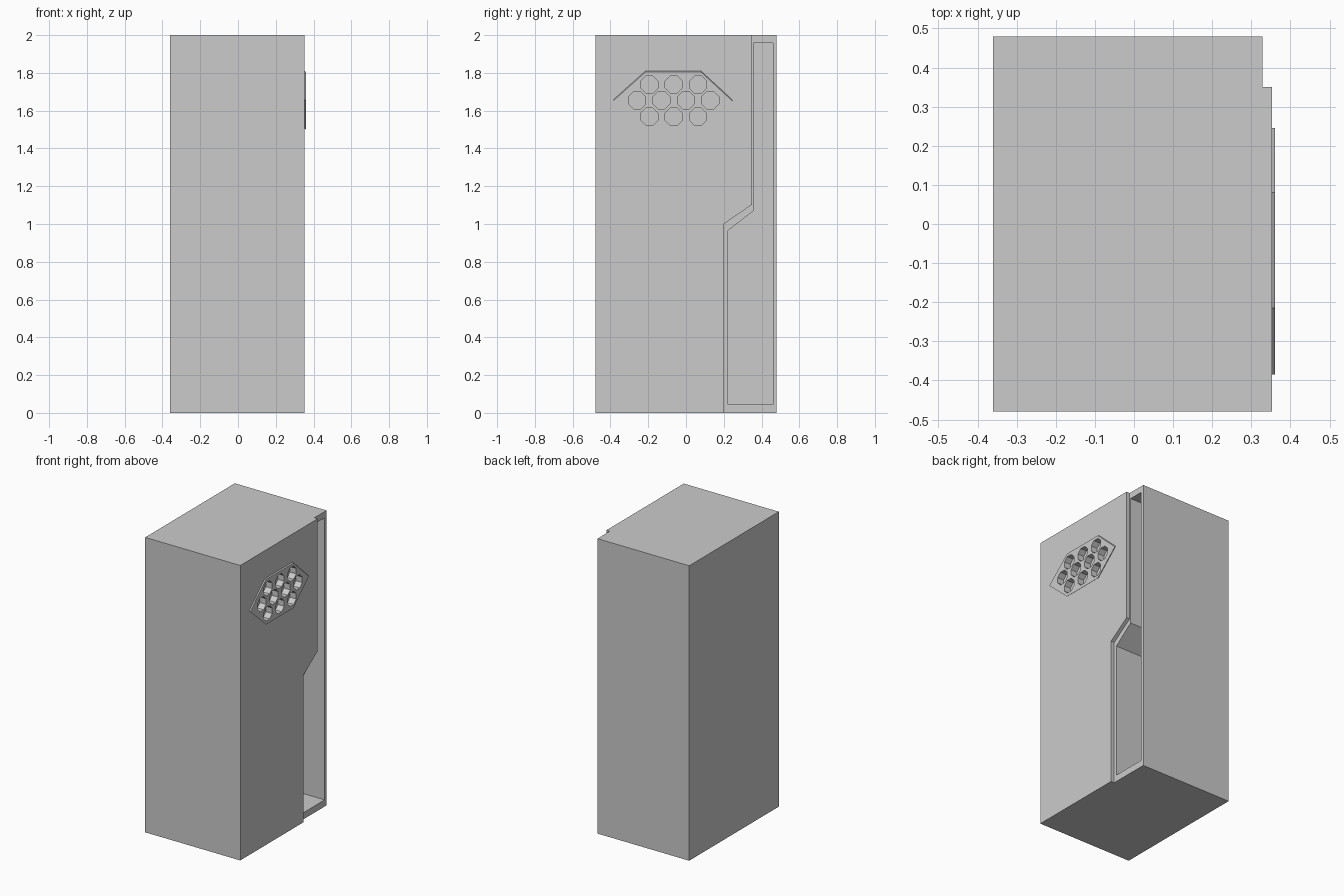
import bpy, bmesh, math

if "Cube" in bpy.data.objects:
    bpy.data.objects.remove(bpy.data.objects["Cube"])


def add_prism(bm, pts, x0, x1, shift=0.0):
    """Extrude a (y, z) outline along x; the far end may slide in z."""
    a = [bm.verts.new((x0, y, z)) for y, z in pts]
    b = [bm.verts.new((x1, y, z + shift)) for y, z in pts]
    bm.faces.new(a)
    bm.faces.new(b)
    n = len(pts)
    for i in range(n):
        j = (i + 1) % n
        bm.faces.new((a[i], a[j], b[j], b[i]))


def make(name, outlines, x0, x1, shift=0.0):
    bm = bmesh.new()
    for pts in outlines:
        add_prism(bm, pts, x0, x1, shift)
    bmesh.ops.recalc_face_normals(bm, faces=bm.faces)
    me = bpy.data.meshes.new(name)
    bm.to_mesh(me)
    bm.free()
    ob = bpy.data.objects.new(name, me)
    bpy.context.collection.objects.link(ob)
    return ob


def cut(ob, cutter):
    mod = ob.modifiers.new("cut", "BOOLEAN")
    mod.operation = "DIFFERENCE"
    mod.solver = "EXACT"
    mod.object = cutter
    bpy.context.view_layer.objects.active = ob
    bpy.ops.object.modifier_apply(modifier=mod.name)


BODY_X, PANEL_X, VENT_X = 0.328, 0.353, 0.36

# main cabinet
cabinet = make("cabinet", [[(-0.48, 0), (0.48, 0), (0.48, 2), (-0.48, 2)]], -0.36, BODY_X)

# raised side panel with the stepped rear edge
panel = make("side_panel", [[(-0.48, 0), (0.2, 0), (0.2, 1.0), (0.35, 1.103),
                             (0.35, 2), (-0.48, 2)]], BODY_X, PANEL_X)

# hexagonal vent plate
vent = make("vent_plate", [[(-0.385, 1.66), (-0.215, 1.812), (0.08, 1.812), (0.245, 1.66),
                            (0.08, 1.508), (-0.215, 1.508)]], PANEL_X - 0.003, VENT_X, -0.008)

# deep recess behind the panel edge
recess = make("recess_cutter", [[(0.222, 0.045), (0.46, 0.045), (0.46, 1.957), (0.358, 1.957),
                                 (0.358, 1.07), (0.222, 0.965)]], BODY_X - 0.3, BODY_X + 0.1)

# vent holes in rows of 3, 4 and 3
holes = []
for count, z in ((3, 1.738), (4, 1.655), (3, 1.568)):
    for i in range(count):
        cy = -0.065 + (i - (count - 1) / 2) * 0.129
        holes.append([(cy + 0.049 * math.cos(math.radians(22.5 + 45 * k)),
                       z + 0.049 * math.sin(math.radians(22.5 + 45 * k))) for k in range(8)])
hole_cutter = make("hole_cutter", holes, PANEL_X - 0.04, VENT_X + 0.05)

cut(cabinet, recess)
for part in (cabinet, panel, vent):
    cut(part, hole_cutter)
for helper in (recess, hole_cutter):
    bpy.data.objects.remove(helper)
